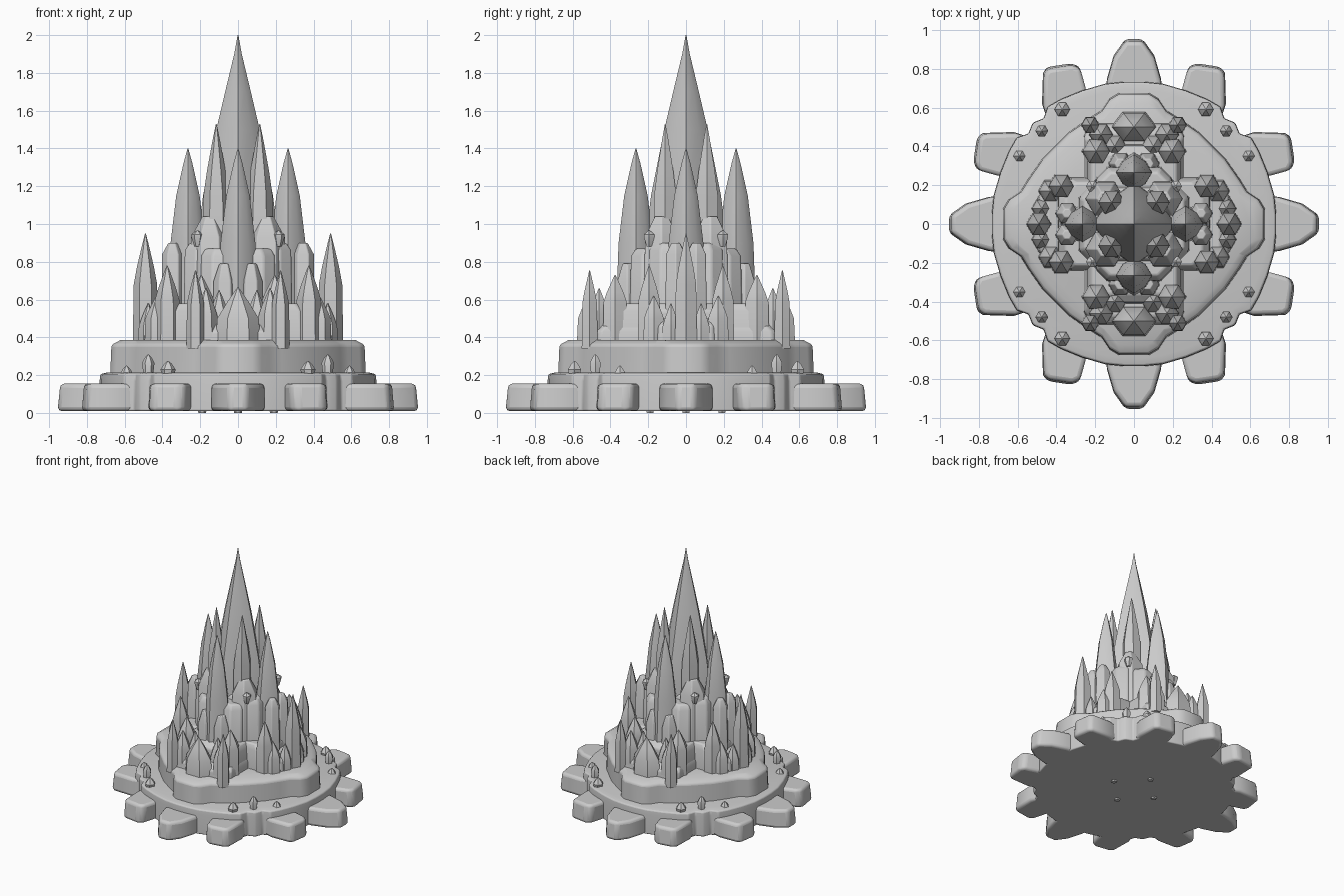
import bpy, bmesh, math

if "Cube" in bpy.data.objects:
    bpy.data.objects.remove(bpy.data.objects["Cube"])


def finish(name, bm, bevel=0.0):
    """Turn a bmesh into a named object with optional rounded edges."""
    bmesh.ops.recalc_face_normals(bm, faces=bm.faces)
    mesh = bpy.data.meshes.new(name)
    bm.to_mesh(mesh)
    bm.free()
    ob = bpy.data.objects.new(name, mesh)
    bpy.context.collection.objects.link(ob)
    if bevel:
        mod = ob.modifiers.new("soft_edges", 'BEVEL')
        mod.width, mod.segments, mod.limit_method = bevel, 3, 'ANGLE'
        mod.angle_limit = math.radians(35)
    bpy.ops.object.select_all(action='DESELECT')
    ob.select_set(True)
    bpy.context.view_layer.objects.active = ob
    bpy.ops.object.shade_smooth_by_angle(angle=math.radians(35))
    return ob


def loft(bm, rings):
    """Skin between rings of equal length and cap both ends."""
    loops = [[bm.verts.new(p) for p in ring] for ring in rings]
    n = len(loops[0])
    for a, b in zip(loops, loops[1:]):
        for i in range(n):
            j = (i + 1) % n
            bm.faces.new((a[i], a[j], b[j], b[i]))
    bm.faces.new(loops[0][::-1])
    bm.faces.new(loops[-1])


def slab(bm, outline, levels):
    """Stack scaled copies of an outline: levels are (z, scale)."""
    loft(bm, [[(x * s, y * s, z) for x, y in outline] for z, s in levels])


def crystal(bm, x, y, levels, sides=6, sx=1.0, sy=1.0, star=1.0):
    """Faceted spire: levels are (z, radius); star shrinks every other corner."""
    rings = []
    for z, r in levels:
        ring = []
        for i in range(sides):
            a = 2 * math.pi * i / sides
            k = r * (star if i % 2 else 1)
            ring.append((x + k * sx * math.cos(a), y + k * sy * math.sin(a), z))
        rings.append(ring)
    loft(bm, rings)


def spire_levels(z0, shoulder, tip, r):
    h = tip - shoulder
    return [(z0, r * 1.08), (shoulder, r), (shoulder + h * 0.35, r * 0.72),
            (shoulder + h * 0.8, r * 0.26), (tip, 0.002)]


def mirrored(x, y):
    return sorted({(sx * x, sy * y) for sx in (1, -1) for sy in (1, -1)})


def four_way(quadrant):
    """Mirror a quarter outline (running from +x to +y) into a closed one."""
    pts = list(quadrant)
    pts += [(-x, y) for x, y in reversed(quadrant)]
    pts += [(-x, -y) for x, y in quadrant]
    pts += [(x, -y) for x, y in reversed(quadrant)]
    return pts


# base plate with stepped notches on the diagonals
eighth = [(0.74, 0.05), (0.73, 0.15), (0.695, 0.27), (0.65, 0.38), (0.61, 0.45),
          (0.55, 0.47), (0.53, 0.52)]
quarter = eighth + [(y, x) for x, y in reversed(eighth)]
bm = bmesh.new()
slab(bm, four_way(quarter), [(0.01, 0.99), (0.17, 0.99), (0.205, 0.985), (0.215, 0.93)])
finish("base_plate", bm, 0.008)

# twelve teeth round the base
axis_tooth = [(0.6, -0.15), (0.75, -0.14), (0.87, -0.105), (0.955, -0.045),
              (0.955, 0.045), (0.87, 0.105), (0.75, 0.14), (0.6, 0.15)]
side_tooth = [(0.55, 0.22), (0.72, 0.255), (0.81, 0.28), (0.83, 0.32),
              (0.81, 0.45), (0.78, 0.47), (0.62, 0.475), (0.52, 0.44)]
bm = bmesh.new()
for s in (1, -1):
    for swap in (False, True):
        outlines = [[(s * x, y) for x, y in axis_tooth]]
        outlines += [[(s * x, t * y) for x, y in side_tooth] for t in (1, -1)]
        for o in outlines:
            if swap:
                o = [(y, x) for x, y in o]
            slab(bm, o, [(0.01, 1.0), (0.155 if o[0] != o[1] else 0.14, 0.985)])
finish("base_teeth", bm, 0.022)

# small feet under the base
bm = bmesh.new()
for x, y in mirrored(0.19, 0) + mirrored(0, 0.19):
    crystal(bm, x, y, [(0.0, 0.02), (0.02, 0.025)])
finish("feet", bm)

# second tier with rounded lobes on the axes
lobe = [(0.67, 0.075), (0.64, 0.125), (0.58, 0.165), (0.54, 0.23), (0.47, 0.33)]
quarter = lobe + [(y, x) for x, y in reversed(lobe)]
bm = bmesh.new()
slab(bm, four_way(quarter), [(0.2, 1.01), (0.36, 1.0), (0.385, 0.93)])
finish("upper_tier", bm, 0.012)

# cross shaped rock that the crystals grow from
bm = bmesh.new()
for hx, hy, z0, z1, taper in ((0.26, 0.52, 0.36, 0.47, 0.95), (0.5, 0.2, 0.36, 0.5, 0.93),
                              (0.25, 0.42, 0.36, 0.58, 0.9), (0.4, 0.24, 0.36, 0.58, 0.92),
                              (0.29, 0.2, 0.4, 0.9, 0.92), (0.2, 0.3, 0.4, 0.87, 0.92)):
    c = 0.06
    q = [(hx, hy - c), (hx - c, hy)]
    slab(bm, four_way(q), [(z0, 1.0), (z1 - 0.04, (1 + taper) / 2 + 0.01), (z1, taper - 0.04)])
finish("rock_core", bm, 0.01)

# central spire
bm = bmesh.new()
crystal(bm, 0, 0, [(0.4, 0.24), (0.95, 0.21), (1.15, 0.185), (1.5, 0.115),
                   (1.7, 0.068), (1.9, 0.02), (2.0, 0.002)], sides=8, star=0.84)
finish("central_spire", bm)

# needles hugging the central spire
bm = bmesh.new()
for x, y in mirrored(0.115, 0.11):
    crystal(bm, x, y, spire_levels(0.8, 1.15, 1.53, 0.068))
finish("inner_needles", bm)

# four tall spires on the axes
bm = bmesh.new()
for x, y in mirrored(0.265, 0) + mirrored(0, 0.265):
    crystal(bm, x, y, [(0.4, 0.11), (0.9, 0.092), (1.15, 0.062), (1.32, 0.024), (1.4, 0.002)],
            sides=8, star=0.88)
finish("tall_spires", bm)

# blunt shoulder pillars
bm = bmesh.new()
for x, y in mirrored(0.345, 0.055):
    crystal(bm, x, y, [(0.4, 0.065), (0.84, 0.058), (0.9, 0.025)])
for x, y in mirrored(0.15, 0.13):
    crystal(bm, x, y, [(0.5, 0.11), (0.93, 0.1), (1.04, 0.04)])
for x, y in mirrored(0.07, 0.31):
    crystal(bm, x, y, [(0.4, 0.07), (0.7, 0.06), (0.79, 0.03)])
finish("shoulder_pillars", bm, 0.005)

# outer crystal clusters: x, y, base, shoulder, tip, radius
clusters = {
    "outer_spires": [(0.49, 0, 0.37, 0.68, 0.95, 0.062)],
    "side_crystals": [(0.375, 0.195, 0.36, 0.6, 0.78, 0.064),
                      (0.43, 0.17, 0.36, 0.5, 0.62, 0.06),
                      (0.475, 0.08, 0.36, 0.46, 0.58, 0.05)],
    "end_crystals": [(0.195, 0.375, 0.36, 0.59, 0.73, 0.07),
                     (0.225, 0.51, 0.34, 0.58, 0.755, 0.045),
                     (0.17, 0.46, 0.36, 0.52, 0.66, 0.06),
                     (0.1, 0.4, 0.36, 0.5, 0.65, 0.06)],
}
for name, rows in clusters.items():
    bm = bmesh.new()
    for x, y, z0, sh, tip, r in rows:
        for px, py in mirrored(x, y):
            crystal(bm, px, py, spire_levels(z0, sh, tip, r))
    finish(name, bm)

# broad wedges at the front and back
bm = bmesh.new()
for x, y in mirrored(0, 0.5):
    crystal(bm, x, y, [(0.36, 0.12), (0.5, 0.11), (0.59, 0.055), (0.665, 0.003)], sy=0.75)
finish("end_wedges", bm)

# little studs on the base plate
bm = bmesh.new()
for x, y, tip, r in ((0.37, 0.59, 0.275, 0.04), (0.475, 0.48, 0.31, 0.033), (0.59, 0.35, 0.25, 0.036)):
    for px, py in mirrored(x, y):
        crystal(bm, px, py, [(0.18, r * 0.7), (tip - 0.045, r), (tip - 0.015, r * 0.5), (tip, 0.003)])
finish("plate_studs", bm)

# small beads on the shoulders
bm = bmesh.new()
for x, y in mirrored(0.215, 0.195):
    crystal(bm, x, y, [(0.88, 0.015), (0.93, 0.032), (0.945, 0.032), (0.965, 0.005)])
finish("shoulder_beads", bm)
